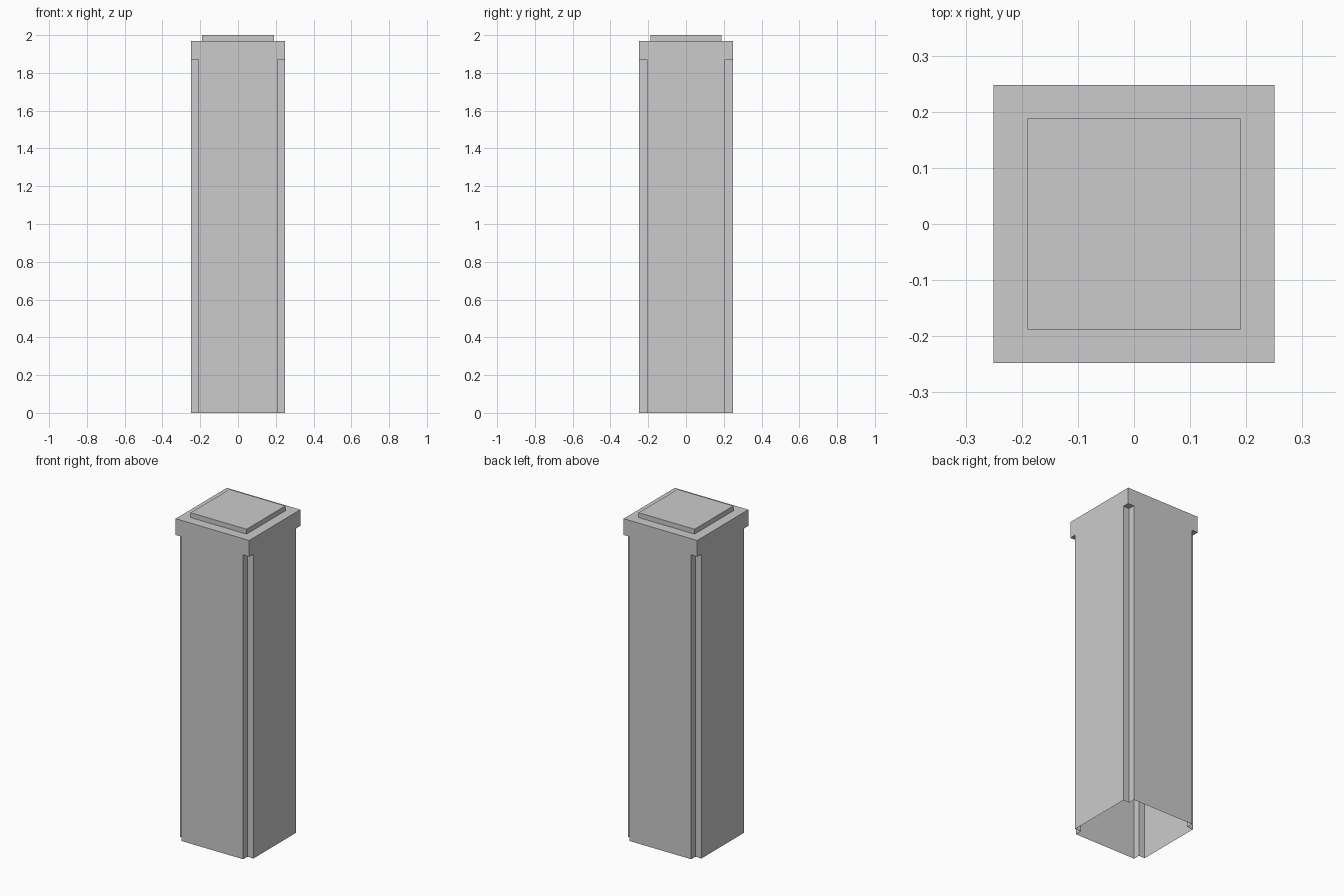
import bpy, bmesh

if "Cube" in bpy.data.objects:
    bpy.data.objects.remove(bpy.data.objects["Cube"])

HX, HY, NOTCH = 0.25, 0.248, 0.041          # half sizes and corner notch
Z_NOTCH, Z_CAP, Z_TOP = 1.87, 1.97, 2.0
CORNERS = [(-1, -1), (1, -1), (1, 1), (-1, 1)]

bm = bmesh.new()


def notch_points(i):
    """Counter-clockwise outline points of one notched corner."""
    sx, sy = CORNERS[i]
    on_y_face = (sx * (HX - NOTCH), sy * HY)
    inner = (sx * (HX - NOTCH), sy * (HY - NOTCH))
    on_x_face = (sx * HX, sy * (HY - NOTCH))
    pts = [on_y_face, inner, on_x_face]
    return pts if sx * sy < 0 else pts[::-1]


# Shaft: open-bottomed tube with a square notch along each corner
outline = [p for i in range(4) for p in notch_points(i)]
low = [bm.verts.new((x, y, 0)) for x, y in outline]
high = [bm.verts.new((x, y, Z_NOTCH)) for x, y in outline]
for i in range(12):
    j = (i + 1) % 12
    bm.faces.new((low[i], low[j], high[j], high[i]))

# Cap: notch ceilings, full square band and top
cap_low = [bm.verts.new((sx * HX, sy * HY, Z_NOTCH)) for sx, sy in CORNERS]
cap_high = [bm.verts.new((sx * HX, sy * HY, Z_CAP)) for sx, sy in CORNERS]
for i in range(4):
    j = (i + 1) % 4
    a, b, c = high[3 * i:3 * i + 3]
    bm.faces.new((a, b, c, cap_low[i]))
    bm.faces.new((cap_low[i], c, high[3 * j], cap_low[j], cap_high[j], cap_high[i]))
top = bm.faces.new(cap_high)
bm.normal_update()

# Raised plate on top
bmesh.ops.inset_region(bm, faces=[top], thickness=0.06, use_even_offset=True)
plate = bmesh.ops.extrude_face_region(bm, geom=[top])
bmesh.ops.translate(bm, vec=(0, 0, Z_TOP - Z_CAP),
                    verts=[v for v in plate["geom"] if isinstance(v, bmesh.types.BMVert)])
if top.is_valid:
    bmesh.ops.delete(bm, geom=[top], context='FACES_ONLY')
bmesh.ops.recalc_face_normals(bm, faces=bm.faces[:])

mesh = bpy.data.meshes.new("pillar")
bm.to_mesh(mesh)
bm.free()
bpy.context.collection.objects.link(bpy.data.objects.new("pillar", mesh))
